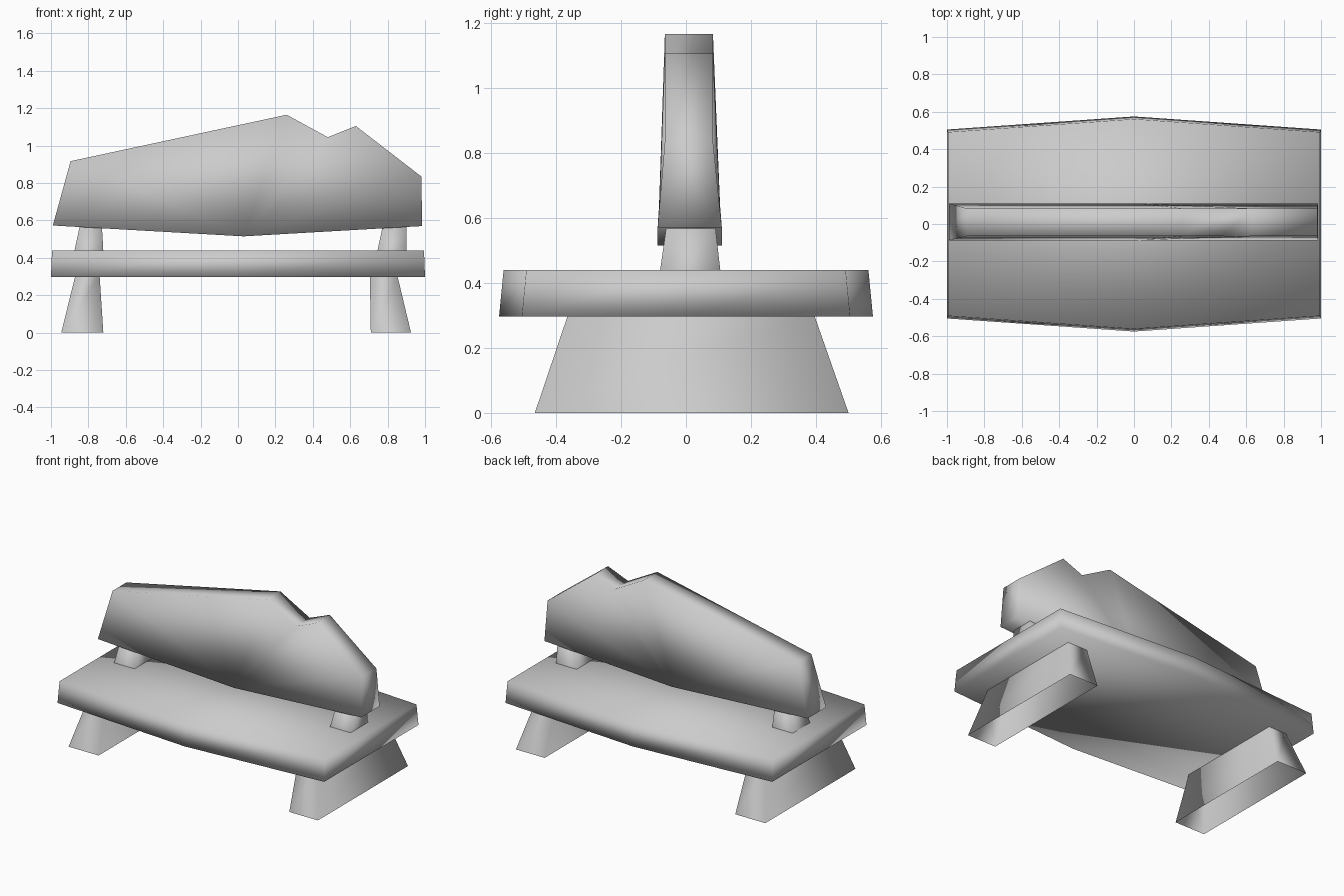
import bpy
import bmesh

if "Cube" in bpy.data.objects:
    bpy.data.objects.remove(bpy.data.objects["Cube"])

stone = bpy.data.materials.new("grey_stone")
stone.diffuse_color = (0.6, 0.6, 0.6, 1)
stone.use_nodes = True
stone.node_tree.nodes["Principled BSDF"].inputs["Base Color"].default_value = stone.diffuse_color


def loft(name, lower, upper, cap_lower=True, cap_upper=True, fan=None):
    """Join two matching rings (counter-clockwise seen from the upper side)."""
    bm = bmesh.new()
    a = [bm.verts.new(p) for p in lower]
    b = [bm.verts.new(p) for p in upper]
    n = len(a)
    for i in range(n):
        j = (i + 1) % n
        bm.faces.new((a[i], a[j], b[j], b[i]))
    for ring, wanted in ((a[::-1], cap_lower), (b, cap_upper)):
        if not wanted:
            continue
        if fan is None:
            bm.faces.new(ring)
        else:
            # triangle fan around one ring point, for slightly warped caps
            hub = a[fan] if ring[0] in a else b[fan]
            k = ring.index(hub)
            order = ring[k:] + ring[:k]
            for i in range(1, n - 1):
                bm.faces.new((hub, order[i], order[i + 1]))
    bm.normal_update()
    mesh = bpy.data.meshes.new(name)
    bm.to_mesh(mesh)
    bm.free()
    mesh.shade_smooth()
    mesh.materials.append(stone)
    obj = bpy.data.objects.new(name, mesh)
    bpy.context.collection.objects.link(obj)
    return obj


def rect(x0, x1, y0, y1, z):
    return [(x0, y0, z), (x1, y0, z), (x1, y1, z), (x0, y1, z)]


def seat_ring(inset, z):
    x, y, m = 1 - inset * 0.4, 0.505 - inset, 0.575 - inset
    return [(-x, -y, z), (0, -m, z), (x, -y, z), (x, 0, z),
            (x, y, z), (0, m, z), (-x, y, z), (-x, 0, z)]


# Seat: slab with slightly pointed long sides
loft("seat", seat_ring(0, 0.297), seat_ring(0.014, 0.44))

# Legs: hollow tapered blocks
loft("left_leg", rect(-0.945, -0.72, -0.465, 0.5, 0),
     rect(-0.87, -0.74, -0.362, 0.393, 0.305), False, False)
loft("right_leg", rect(0.71, 0.925, -0.465, 0.5, 0),
     rect(0.705, 0.852, -0.362, 0.393, 0.305), False, False)

# Short posts carrying the backrest
loft("left_post", rect(-0.875, -0.72, -0.08, 0.106, 0.435),
     rect(-0.845, -0.728, -0.06, 0.09, 0.575), False, True)
loft("right_post", rect(0.745, 0.9, -0.08, 0.106, 0.435),
     rect(0.775, 0.9, -0.06, 0.09, 0.575), False, True)

# Backrest: rough-cut stone outline, thinner along the top
outline = [(0.03, 0.515), (0.985, 0.57), (0.98, 0.835), (0.63, 1.105),
           (0.48, 1.045), (0.26, 1.165), (-0.895, 0.917), (-0.99, 0.573)]
back = [(x, 0.11 if z < 0.6 else 0.083, z) for x, z in outline]
front = [(x, -0.087 if z < 0.6 else -0.065, z) for x, z in outline]
loft("backrest", back, front, fan=0)
